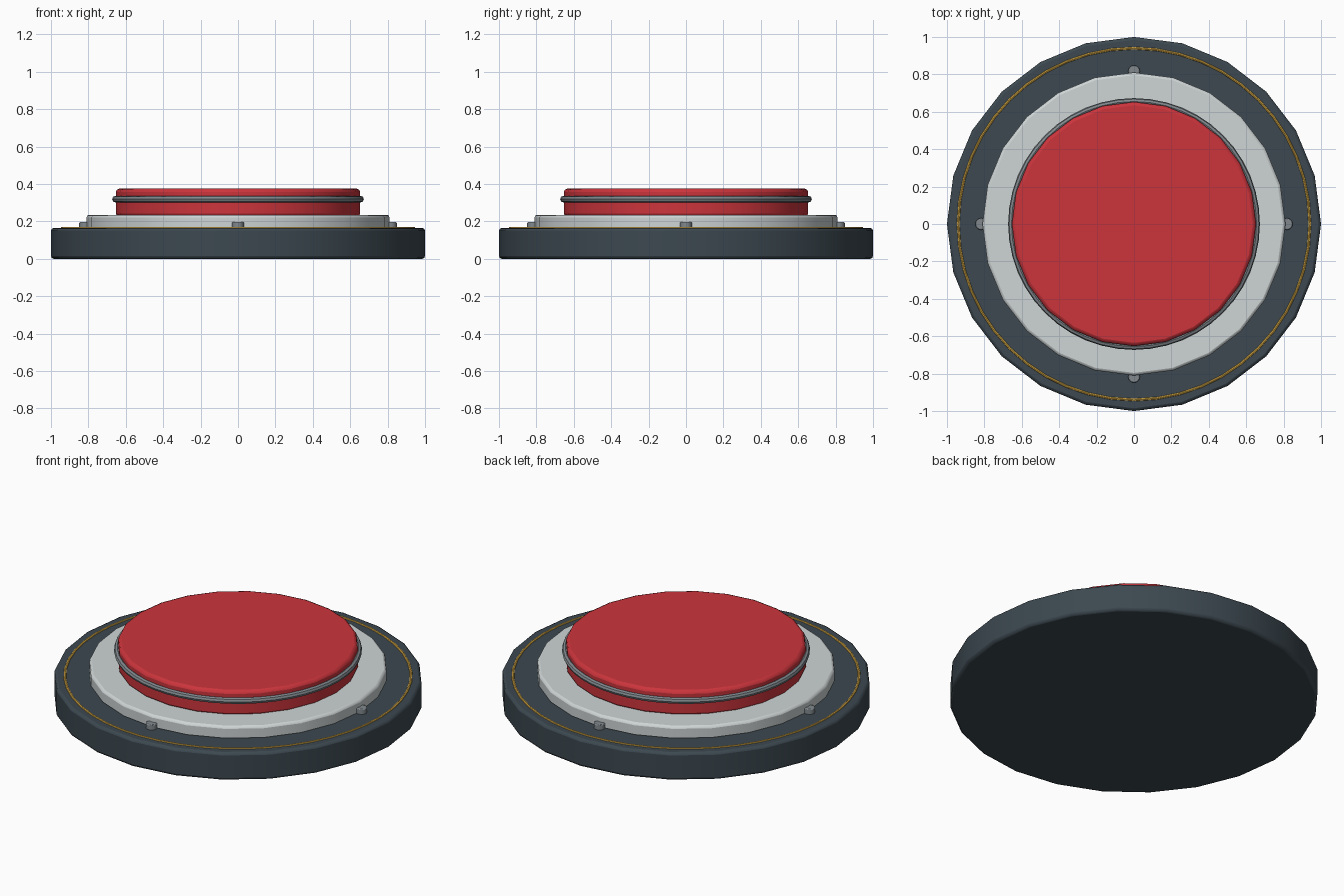
import bpy
from math import cos, sin, pi

if "Cube" in bpy.data.objects:
    bpy.data.objects.remove(bpy.data.objects["Cube"])


def material(name, rgb):
    m = bpy.data.materials.new(name)
    m.diffuse_color = (*rgb, 1)
    m.use_nodes = True
    m.node_tree.nodes["Principled BSDF"].inputs["Base Color"].default_value = m.diffuse_color
    return m


def finish(name, mat):
    ob = bpy.context.object
    ob.name = name
    ob.data.materials.append(mat)
    bpy.ops.object.shade_smooth_by_angle(angle=pi / 6)
    return ob


def disc(name, radius, z0, z1, mat, bevel, sides=24, xy=(0, 0)):
    bpy.ops.mesh.primitive_cylinder_add(vertices=sides, radius=radius, depth=z1 - z0,
                                        location=(*xy, (z0 + z1) / 2))
    ob = bpy.context.object
    if bevel:
        b = ob.modifiers.new("edge", 'BEVEL')
        b.width, b.segments = bevel, 2
        b.limit_method, b.angle_limit = 'ANGLE', pi / 4
    return finish(name, mat)


def ring(name, radius, tube, z, mat):
    bpy.ops.mesh.primitive_torus_add(major_radius=radius, minor_radius=tube, major_segments=48,
                                     minor_segments=8, location=(0, 0, z))
    return finish(name, mat)


slate = material("slate", (0.045, 0.065, 0.08))
silver = material("silver", (0.62, 0.66, 0.66))
steel = material("steel", (0.22, 0.25, 0.27))
red = material("red", (0.60, 0.035, 0.045))
gold = material("gold", (0.72, 0.42, 0.06))

# Stacked housing and push cap
disc("base", 1.0, 0, 0.165, slate, 0.015)
disc("collar", 0.81, 0.155, 0.235, silver, 0.014)
disc("push_cap", 0.653, 0.225, 0.375, red, 0.018)

# Trim rings
ring("cap_ring", 0.655, 0.018, 0.319, steel)
ring("warning_ring", 0.94, 0.008, 0.163, gold)

# Four locking studs around the collar
for i in range(4):
    a = i * pi / 2
    disc(f"stud_{i + 1}", 0.032, 0.155, 0.196, steel, 0.005, 12, (0.817 * cos(a), 0.817 * sin(a)))
